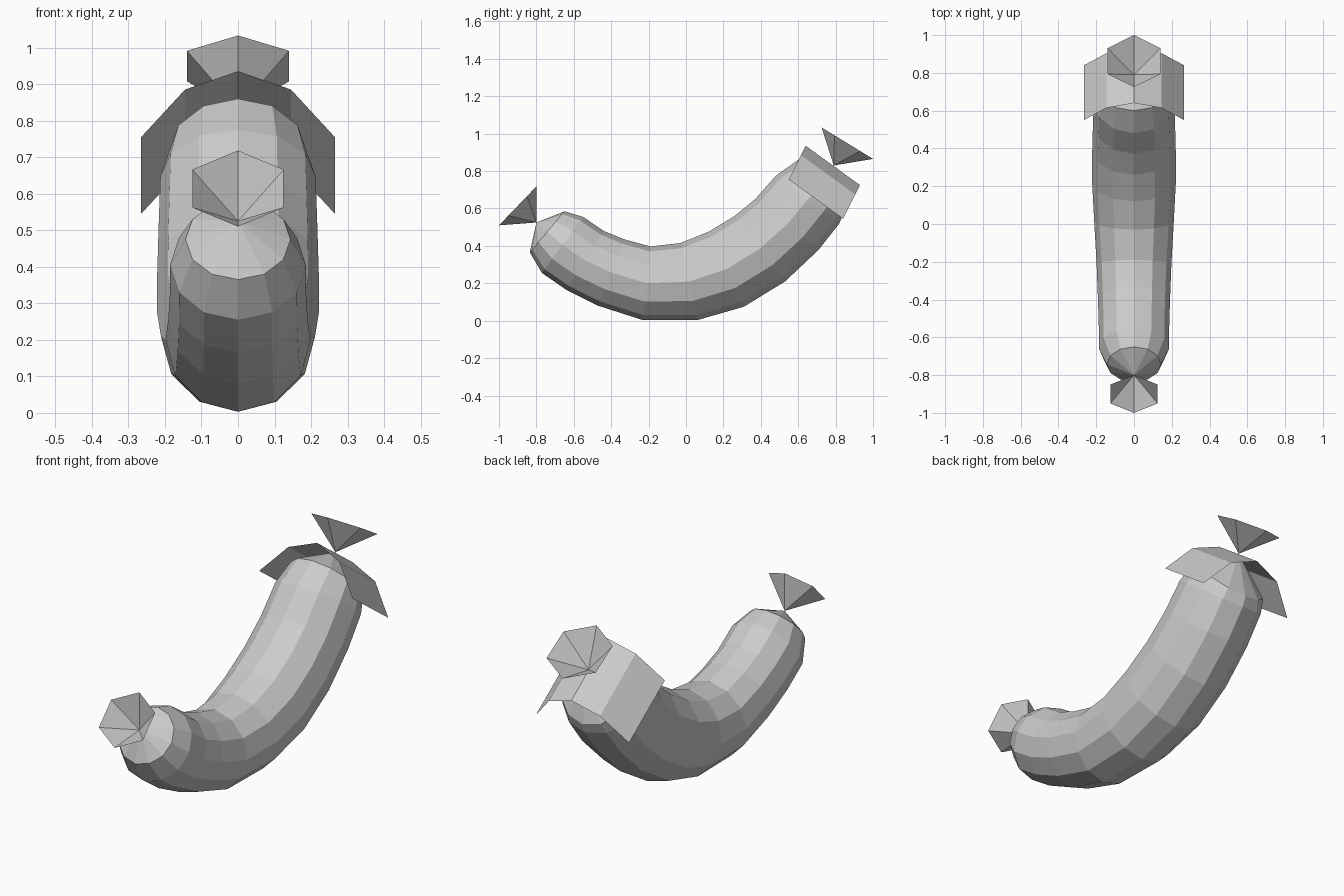
import bpy
import math
from mathutils import Vector

if "Cube" in bpy.data.objects:
    bpy.data.objects.remove(bpy.data.objects["Cube"])

grey = bpy.data.materials.new("light_grey")
grey.diffuse_color = (0.6, 0.6, 0.6, 1)
grey.use_nodes = True
grey.node_tree.nodes["Principled BSDF"].inputs["Base Color"].default_value = grey.diffuse_color


def make(name, verts, faces):
    me = bpy.data.meshes.new(name)
    me.from_pydata(verts, [], faces)
    me.materials.append(grey)
    ob = bpy.data.objects.new(name, me)
    bpy.context.collection.objects.link(ob)
    return ob


def ring(top, bottom, n):
    """Regular polygon whose diameter in the YZ plane runs from top to bottom."""
    t, b = Vector((0, *top)), Vector((0, *bottom))
    mid, up = (t + b) / 2, (t - b) / 2
    side = Vector((up.length, 0, 0))
    return [mid + up * math.cos(a) + side * math.sin(a)
            for a in (2 * math.pi * i / n for i in range(n))]


def fan(apex, start, n, flip=False):
    tris = [(apex, start + i, start + (i + 1) % n) for i in range(n)]
    return [t[::-1] for t in tris] if flip else tris


# Curved body: (top, bottom) points of each cross-section, as (y, z)
sections = [
    ((-0.65, 0.585), (-0.835, 0.365)),
    ((-0.55, 0.555), (-0.77, 0.255)),
    ((-0.44, 0.48), (-0.64, 0.165)),
    ((-0.33, 0.435), (-0.47, 0.08)),
    ((-0.19, 0.397), (-0.23, 0.003)),
    ((-0.03, 0.415), (0.06, 0.003)),
    ((0.12, 0.475), (0.31, 0.075)),
    ((0.26, 0.56), (0.53, 0.21)),
    ((0.37, 0.65), (0.71, 0.38)),
    ((0.48, 0.775), (0.82, 0.52)),
    ((0.60, 0.86), (0.84, 0.57)),
]
N = 12
front_tip, back_tip = (0, -0.80, 0.525), (0, 0.79, 0.83)
verts, faces = [], []
for top, bottom in sections:
    verts += ring(top, bottom, N)
for s in range(len(sections) - 1):
    for i in range(N):
        j = (i + 1) % N
        faces.append((s * N + i, s * N + j, (s + 1) * N + j, (s + 1) * N + i))
last = (len(sections) - 1) * N
verts += [Vector(front_tip), Vector(back_tip)]
faces += fan(len(verts) - 2, 0, N, flip=True)
faces += fan(len(verts) - 1, last, N)
make("sausage_body", verts, faces)

# Open six-sided knotted skin ends
for name, tip, top, bottom in (
        ("front_knot", front_tip, (-0.80, 0.718), (-1.0, 0.51)),
        ("back_knot", back_tip, (0.725, 1.033), (1.0, 0.865))):
    make(name, [Vector(tip)] + ring(top, bottom, 6), fan(0, 1, 6, flip=name == "back_knot"))

# Folded paper label draped over the back end
edge = [(-0.265, 0.55, 0.755), (-0.145, 0.615, 0.885), (0, 0.64, 0.935),
        (0.145, 0.615, 0.885), (0.265, 0.55, 0.755)]
verts = edge + [(x, y + 0.29, z - 0.21) for x, y, z in edge]
make("label", verts, [(i, i + 1, i + 6, i + 5)[::-1] for i in range(4)])
